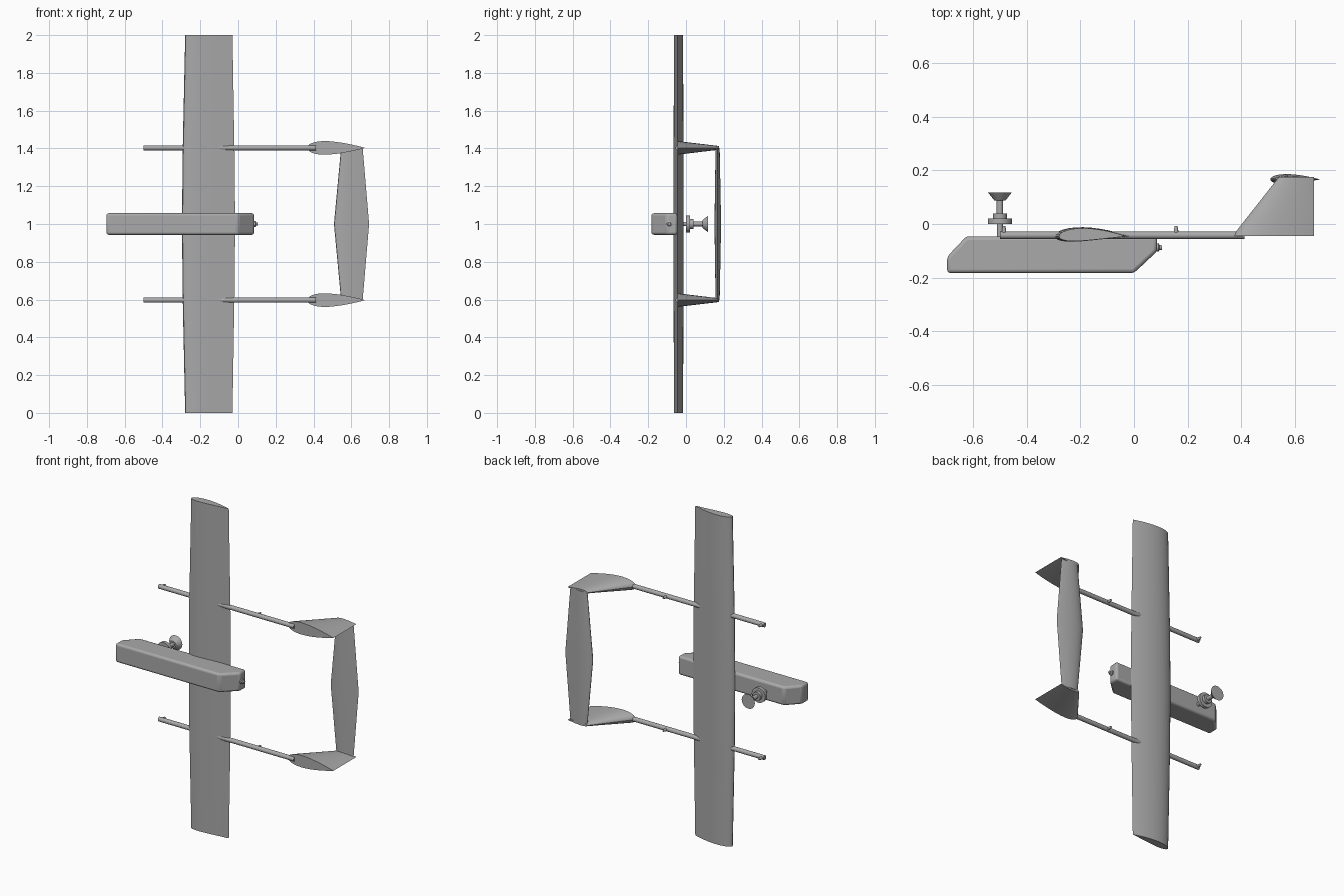
import bpy, bmesh, math
from mathutils import Vector, Matrix

if "Cube" in bpy.data.objects:
    bpy.data.objects.remove(bpy.data.objects["Cube"], do_unlink=True)

grey = bpy.data.materials.new("plain grey")
grey.use_nodes = True
grey.diffuse_color = (0.4, 0.4, 0.4, 1)
grey.node_tree.nodes["Principled BSDF"].inputs["Base Color"].default_value = (0.4, 0.4, 0.4, 1)


def finish(name, bm, angle=30):
    bmesh.ops.recalc_face_normals(bm, faces=bm.faces)
    mesh = bpy.data.meshes.new(name)
    bm.to_mesh(mesh)
    bm.free()
    mesh.materials.append(grey)
    obj = bpy.data.objects.new(name, mesh)
    bpy.context.collection.objects.link(obj)
    bpy.ops.object.select_all(action='DESELECT')
    bpy.context.view_layer.objects.active = obj
    obj.select_set(True)
    bpy.ops.object.shade_smooth_by_angle(angle=math.radians(angle))
    return obj


def loft(name, rings):
    """Skin a list of equal closed rings and cap both ends."""
    bm = bmesh.new()
    rows = [[bm.verts.new(p) for p in ring] for ring in rings]
    n = len(rows[0])
    for a, b in zip(rows, rows[1:]):
        for i in range(n):
            j = (i + 1) % n
            bm.faces.new((a[i], a[j], b[j], b[i]))
    bm.faces.new(rows[0])
    bm.faces.new(rows[-1])
    return finish(name, bm)


def airfoil(thick, camber, steps=14):
    """Unit-chord outline from trailing edge over the top and back below."""
    def point(u, side):
        half = 5 * thick * (0.2969 * math.sqrt(u) - 0.126 * u - 0.3516 * u**2
                            + 0.2843 * u**3 - 0.1036 * u**4)
        return u, 4 * camber * u * (1 - u) + side * half
    us = [(1 + math.cos(math.pi * i / steps)) / 2 for i in range(steps + 1)]
    return [point(u, 1) for u in us] + [point(u, -1) for u in us[-2:0:-1]]


def revolve(name, profile, origin, axis, sides=24):
    """Turn (radius, height) pairs about an axis through origin."""
    turn = Vector((0, 0, 1)).rotation_difference(Vector(axis)).to_matrix()
    rings = []
    for r, h in profile:
        rings.append([Vector(origin) + turn @ Vector((r * math.cos(2 * math.pi * k / sides),
                      r * math.sin(2 * math.pi * k / sides), h)) for k in range(sides)])
    return loft(name, rings)


# Main wing, spanning the full height
wing_foil = airfoil(0.19, 0.03)
wing_sections = [(0, -0.28, -0.03), (0.6, -0.293, -0.02), (1, -0.297, -0.016),
                 (1.4, -0.293, -0.02), (2, -0.28, -0.03)]
loft("main_wing", [[(lead + u * (trail - lead), -0.046 + v * (trail - lead), z)
                    for u, v in wing_foil] for z, lead, trail in wing_sections])

# Tailplane between the fins
tail_foil = airfoil(0.19, 0.015)
tail_sections = [(0.597, 0.546, 0.66), (1, 0.508, 0.694), (1.403, 0.546, 0.66)]
loft("tailplane", [[(lead + u * (trail - lead), 0.166 + v * (trail - lead), z)
                    for u, v in tail_foil] for z, lead, trail in tail_sections])

# Fuselage pod: side outline given depth, then rounded edges
outline = [(-0.697, -0.183), (0, -0.183), (0.086, -0.102), (0.086, -0.046),
           (-0.625, -0.046), (-0.697, -0.122)]
pod = loft("fuselage", [[(x, y, z) for x, y in outline] for z in (0.943, 1.057)])
bevel = pod.modifiers.new("rounded_edges", 'BEVEL')
bevel.width = 0.013
bevel.segments = 3
bevel.limit_method = 'ANGLE'

# Rear knob
revolve("rear_knob", [(0.015, 0), (0.015, 0.014), (0.009, 0.018), (0.008, 0.027)],
        (0.078, -0.088, 1), (1, 0, 0))

# Sensor mast above the nose
revolve("sensor_mast", [(0.011, -0.05), (0.011, 0), (0.045, 0), (0.045, 0.02), (0.026, 0.02),
                        (0.026, 0.039), (0.012, 0.039), (0.012, 0.088), (0.021, 0.088),
                        (0.044, 0.117)], (-0.5, 0, 1), (0, 1, 0), 32)

# Booms, pegs and fins on both sides
fin_sections = [(-0.045, 0.367, 0.672, 0.072), (0.175, 0.54, 0.672, 0.02)]
for side, z in (("right", 0.597), ("left", 1.403)):
    revolve(side + "_boom", [(0.0135, 0), (0.0135, 0.912)], (-0.5, -0.042, z), (1, 0, 0))
    for place, x in (("front", -0.485), ("rear", 0.157)):
        revolve(side + "_" + place + "_peg", [(0.009, 0), (0.008, 0.02), (0.005, 0.035)],
                (x, -0.042, z), (0, 1, 0), 12)
    rings = []
    for y, lead, trail, thick in fin_sections:
        chord = trail - lead
        rings.append([(lead + u * chord, y, z + v * chord) for u, v in airfoil(thick / chord, 0)])
    loft(side + "_fin", rings)
